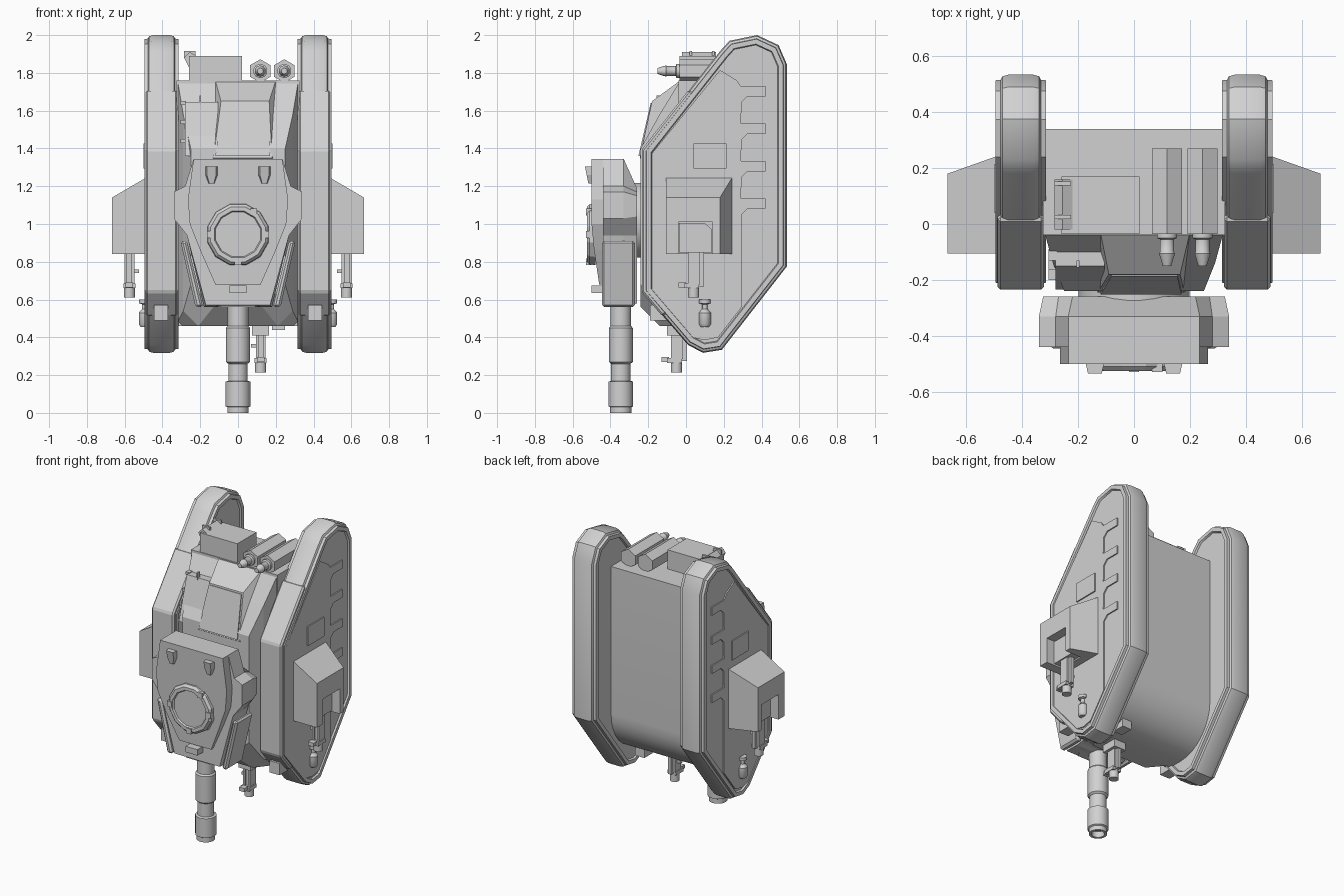
import bpy, bmesh, math
from mathutils import Vector, Matrix

if "Cube" in bpy.data.objects:
    bpy.data.objects.remove(bpy.data.objects["Cube"])

grey = bpy.data.materials.new("armour_grey")
grey.diffuse_color = (0.64, 0.64, 0.64, 1)
grey.use_nodes = True
grey.node_tree.nodes["Principled BSDF"].inputs["Base Color"].default_value = grey.diffuse_color


def finish(name, bm, mirror=False, bevel=0.0, smooth=0):
    bmesh.ops.recalc_face_normals(bm, faces=bm.faces[:])
    me = bpy.data.meshes.new(name)
    bm.to_mesh(me)
    bm.free()
    me.materials.append(grey)
    ob = bpy.data.objects.new(name, me)
    bpy.context.collection.objects.link(ob)
    if smooth:
        bpy.ops.object.select_all(action='DESELECT')
        ob.select_set(True)
        bpy.context.view_layer.objects.active = ob
        bpy.ops.object.shade_smooth_by_angle(angle=math.radians(smooth))
    if bevel:
        m = ob.modifiers.new("bevel", 'BEVEL')
        m.width, m.segments = bevel, 1
    if mirror:
        m = ob.modifiers.new("mirror", 'MIRROR')
        m.use_mirror_merge = False
    return ob


def loft(name, rings, **kw):
    bm = bmesh.new()
    rs = [[bm.verts.new(p) for p in r] for r in rings]
    n = len(rs[0])
    for a, b in zip(rs, rs[1:]):
        for i in range(n):
            bm.faces.new((a[i], a[(i + 1) % n], b[(i + 1) % n], b[i]))
    bm.faces.new(rs[0])
    bm.faces.new(rs[-1])
    return finish(name, bm, **kw)


def prism_x(name, pts, x0, x1, **kw):
    return loft(name, [[(x, y, z) for y, z in pts] for x in (x0, x1)], **kw)


def prism_y(name, pts, y0, y1, **kw):
    return loft(name, [[(x, y, z) for x, z in pts] for y in (y0, y1)], **kw)


def box(name, x0, x1, y0, y1, z0, z1, **kw):
    return prism_x(name, [(y0, z0), (y1, z0), (y1, z1), (y0, z1)], x0, x1, **kw)


def turned(name, axis, centre, steps, n=16, **kw):
    """Stack of circles (position along axis, radius)."""
    rings = []
    for t, r in steps:
        ring = []
        for i in range(n):
            a = 2 * math.pi * (i + 0.5) / n
            u, v = r * math.cos(a), r * math.sin(a)
            p = {'X': (t, u, v), 'Y': (u, t, v), 'Z': (u, v, t)}[axis]
            ring.append(tuple(Vector(p) + Vector(centre)))
        rings.append(ring)
    return loft(name, rings, smooth=kw.pop("smooth", 40), **kw)


def inset(pts, d):
    """Move a clockwise (y, z) outline inwards by d."""
    out, n = [], len(pts)
    for i in range(n):
        p, a, b = Vector(pts[i]), Vector(pts[i - 1]), Vector(pts[(i + 1) % n])
        e1, e2 = (p - a).normalized(), (b - p).normalized()
        n1, n2 = Vector((e1.y, -e1.x)), Vector((e2.y, -e2.x))
        m = (n1 + n2).normalized()
        out.append(tuple(p + m * (d / m.dot(n1))))
    return out


# Track units: rounded band between two rimmed side plates
outline = [(-.23, .64), (-.23, 1.395), (.18, 1.915), (.23, 1.97), (.376, 2.0), (.49, 1.947),
           (.534, 1.846), (.534, .775), (.19, .334), (.09, .318), (.01, .36)]
half = [(.078, .05), (.09, .045), (.09, .02), (.072, .018), (.066, .006), (.045, 0)]
section = [(-x, d) for x, d in half] + [(x, d) for x, d in reversed(half)]
loft("track_unit", [[(.405 + x, y, z) for y, z in inset(outline, d)] for x, d in section],
     mirror=True, smooth=35)

# Mudguard over the front run of each track
run = [(-.12, .51), (-.23, .64), (-.23, 1.395), (.02, 1.712)]
back = [(.04, 1.69), (-.20, 1.385), (-.20, .65), (-.10, .53)]
prism_x("mudguard", [(y - .004, z) for y, z in run] + back, .322, .488, mirror=True, bevel=.01)
box("front_bracket", .37, .445, -.19, -.10, .49, .57, mirror=True)

# Side armour panel with mud-chute tabs
panel = [(.10, .385), (.03, .40), (-.18, .65), (-.18, 1.375), (.18, 1.815), (.27, 1.76)]
for k in range(4):
    z = 1.73 - .198 * k
    panel += [(.29, z), (.42, z), (.42, z - .055), (.325, z - .055), (.295, z - .085)]
panel += [(.295, .56), (.17, .40)]
prism_x("side_panel", panel, .47, .491, mirror=True)
box("side_hatch", .48, .499, .04, .215, 1.295, 1.425, mirror=True)
turned("side_lamp", 'Z', (.495, .10, 0),
       [(.455, .022), (.47, .032), (.53, .032), (.55, .014), (.575, .014), (.58, .03), (.60, .03)],
       n=10, mirror=True)

# Main hull with curved lower back
arc = [(.34 - .28 * (1 - math.cos(a)), .76 - .30 * math.sin(a))
       for a in [math.pi / 2 * i / 8 for i in range(9)]]
prism_x("hull", [(-.04, 1.76), (.34, 1.76)] + arc + [(-.04, .46)], -.325, .325, smooth=30)


def oct_front(y, w, z0, z1, c):
    return [(-w, y, z0 + c), (-w + c, y, z0), (w - c, y, z0), (w, y, z0 + c), (w, y, z1), (-w, y, z1)]


loft("hull_front", [oct_front(-.03, .32, .46, 1.76, .02), oct_front(-.14, .29, .46, 1.58, .08),
                    oct_front(-.24, .25, .56, 1.40, .12)])
box("rear_step", .18, .25, .10, .19, .44, .53)

# Driver cab and hatch plate beside it
loft("driver_cab", [[(-.12, -.03, 1.76), (.20, -.03, 1.76), (.27, -.18, 1.30), (-.16, -.18, 1.30)],
                    [(-.09, -.18, 1.65), (.165, -.18, 1.65), (.18, -.245, 1.35), (-.13, -.245, 1.35)]])
loft("cab_visor", [[(-.08, -.175, 1.64), (.155, -.175, 1.64), (.17, -.24, 1.36), (-.12, -.24, 1.36)],
                   [(-.08, -.187, 1.64), (.155, -.187, 1.64), (.17, -.252, 1.36), (-.12, -.252, 1.36)]])
prism_x("crew_hatch", [(-.04, 1.645), (-.15, 1.645), (-.235, 1.36), (-.15, 1.36)], -.28, -.105)
for i in range(3):
    z = 1.64 - .1 * i
    box("hatch_hinge", -.305, -.275, -.13 - .035 * i, -.09 - .035 * i, z - .01, z + .01)
box("hatch_handle", -.205, -.195, -.155, -.13, 1.63, 1.68)

# Roof stowage box with latches
box("stowage_box", -.26, .02, -.035, .17, 1.75, 1.89)
for y in (.025, .145):
    box("box_latch", -.285, -.225, y - .007, y + .007, 1.88, 1.915)
prism_y("box_lip", [(-.26, 1.83), (-.285, 1.88), (-.255, 1.91), (-.22, 1.89)], -.02, .16)

# Twin exhaust silencers
for x in (.118, .245):
    turned("exhaust", 'Y', (x, 0, 1.81), [(.27, .062), (-.035, .062)], n=6, smooth=20)
    turned("exhaust_pipe", 'Y', (x, 0, 1.81),
           [(-.03, .038), (-.05, .038), (-.055, .026), (-.10, .026), (-.105, .03), (-.15, .016)], n=10)

# Side sponsons with gun ports
sponson = loft("sponson", [
    [(.47, -.105, .84), (.47, .25, .84), (.47, .25, 1.255), (.47, -.105, 1.255)],
    [(.667, -.105, .84), (.667, .18, .84), (.667, .18, 1.14), (.667, -.105, 1.14)]])
cutter = box("port_cutter", .545, .75, -.04, .14, .78, 1.01)
cutter.hide_render = True
cutter.hide_viewport = True
cut = sponson.modifiers.new("gun_port", 'BOOLEAN')
cut.object, cut.solver = cutter, 'EXACT'
sponson.modifiers.new("mirror", 'MIRROR').use_mirror_merge = False
prism_x("gun_shield", [(-.038, .85), (.138, .85), (.138, .97), (.10, 1.005), (-.038, 1.005)],
        .53, .61, mirror=True)


def machine_gun(x, y, z, mirror=False):
    kw = dict(mirror=mirror)
    for dx in (-.019, .019):
        box("gun_rail", x + dx - .007, x + dx + .007, y - .03, y + .035, z + .07, z + .25, **kw)
    box("gun_receiver", x - .012, x + .012, y - .02, y + .055, z + .06, z + .25, **kw)
    box("gun_base", x - .032, x + .032, y - .05, y + .03, z + .05, z + .075, **kw)
    box("gun_foot", x - .02, x + .02, y - .08, y - .04, z + .055, z + .08, **kw)
    box("gun_sight", x - .052, x, y - .01, y + .015, z + .13, z + .15, **kw)
    turned("gun_muzzle", 'Z', (x, y, z), [(.06, .03), (0, .03)], n=12, **kw)


machine_gun(.575, .04, .61, True)
machine_gun(.12, -.05, .215)
box("hull_gun_mount", .075, .165, -.10, .01, .41, .50)

# Turret body on its ring
turned("turret_ring", 'Y', (0, 0, 1.02), [(-.23, .20), (-.30, .20)], n=24)


def sym(y, pts):
    return [(x, y, z) for x, z in pts] + [(-x, y, z) for x, z in reversed(pts)]


loft("turret_body", [
    sym(-.26, [(.22, 1.19), (.27, 1.17), (.325, 1.15), (.325, 1.04), (.26, .94), (.17, .58)]),
    sym(-.33, [(.235, 1.345), (.28, 1.20), (.34, 1.17), (.34, 1.03), (.27, .94), (.18, .56)]),
    sym(-.44, [(.235, 1.345), (.28, 1.20), (.34, 1.17), (.34, 1.03), (.27, .94), (.17, .57)])])
face = [(.235, 1.345), (.265, 1.13), (.255, 1.0), (.20, .86), (.12, .68)]
loft("turret_face", [sym(-.42, face), [(x, -.50 + max(0, .95 - z) * .15, z) for x, _, z in sym(0, face)]])
prism_y("turret_cheek", [(.27, .91), (.305, .91), (.225, .56), (.185, .56)], -.445, -.27,
        mirror=True, bevel=.012)

# Commander cupola with lugs, and vents
turned("cupola", 'Y', (0, 0, .945), [(-.48, .168), (-.51, .165), (-.525, .15), (-.525, .128),
                                      (-.515, .122)], n=12, smooth=20)
for a in (55, 180, 0, 270):
    c, s = .145 * math.cos(math.radians(a)), .945 + .145 * math.sin(math.radians(a))
    box("cupola_lug", c - .018, c + .018, -.53, -.50, s - .018, s + .018)
vent = [(-.035, 1.305), (.035, 1.305), (.035, 1.26), (.017, 1.215), (-.017, 1.215), (-.035, 1.26)]
loft("turret_vent", [[(.14 + x, -.49, z) for x, z in vent],
                     [(.14 + x * .7, -.535 + (1.305 - z) * .2, z) for x, z in vent]], mirror=True)

# Gun mantlet and stepped barrel
loft("mantlet", [sym(-.27, [(.14, .72), (.17, .57)]), sym(-.43, [(.11, .72), (.09, .56)])])
box("mantlet_lug", -.045, .045, -.50, -.42, .635, .675)
turned("gun_barrel", 'Z', (0, -.345, 0),
       [(.62, .055), (.46, .055), (.45, .064), (.27, .064), (.26, .052), (.17, .052), (.165, .066),
        (.035, .066), (.03, .057), (0, .057), (0, .04), (.04, .04)], n=20)
